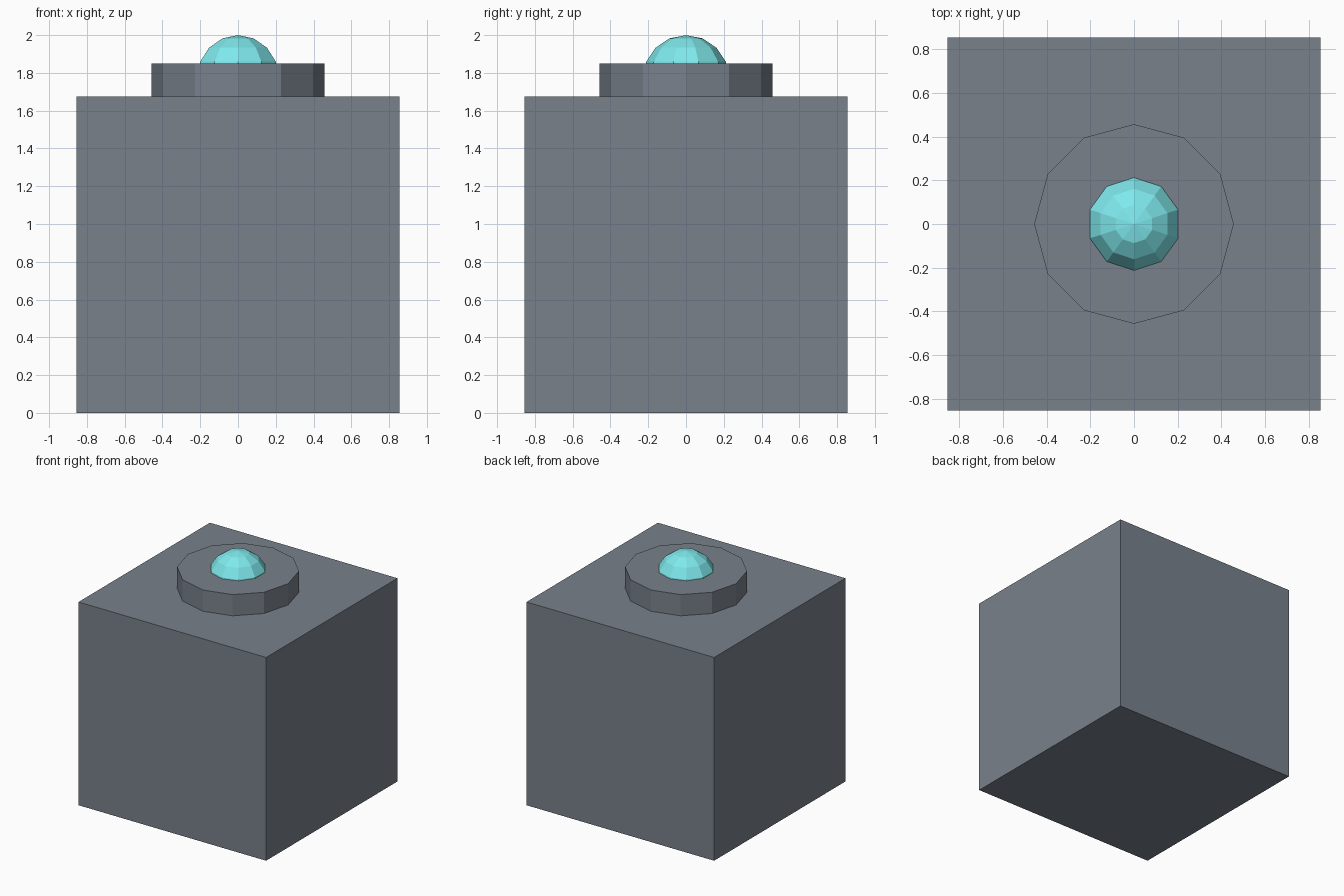
import bpy

if "Cube" in bpy.data.objects:
    bpy.data.objects.remove(bpy.data.objects["Cube"])


def material(name, rgb):
    mat = bpy.data.materials.new(name)
    mat.diffuse_color = (*rgb, 1.0)
    mat.use_nodes = True
    mat.node_tree.nodes["Principled BSDF"].inputs["Base Color"].default_value = mat.diffuse_color
    return mat


def finish(name, mat):
    obj = bpy.context.object
    obj.name = name
    obj.data.materials.append(mat)
    return obj


slate = material("slate", (0.19, 0.22, 0.26))
cyan = material("cyan", (0.21, 0.81, 0.84))

HALF, TOP = 0.855, 1.675      # block half width and height
COLLAR_TOP = 1.85
DOME_R = 0.228

# Main block
bpy.ops.mesh.primitive_cube_add(size=1, location=(0, 0, TOP / 2))
block = finish("block", slate)
block.scale = (2 * HALF, 2 * HALF, TOP)

# Twelve-sided collar, vertices on the axes
bpy.ops.mesh.primitive_cylinder_add(vertices=12, radius=0.457,
                                    depth=COLLAR_TOP - TOP,
                                    location=(0, 0, (COLLAR_TOP + TOP) / 2))
finish("collar", slate)

# Faceted lamp sunk into the collar, with vertices on the x axis
bpy.ops.mesh.primitive_uv_sphere_add(segments=10, ring_count=8, radius=DOME_R,
                                     location=(0, 0, 2 - DOME_R))
finish("lamp_dome", cyan)
